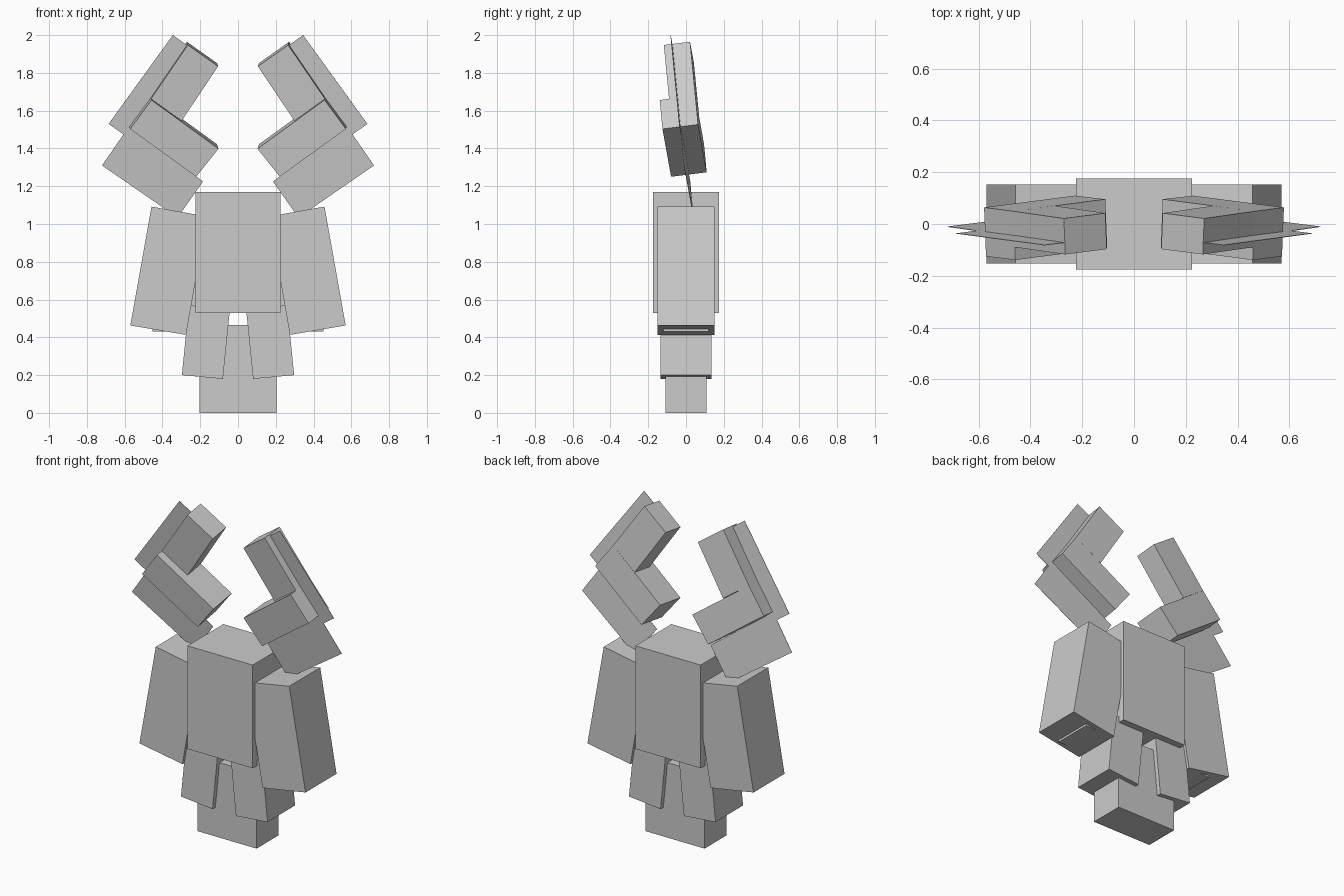
import bpy, bmesh
from mathutils import Vector

if "Cube" in bpy.data.objects:
    bpy.data.objects.remove(bpy.data.objects["Cube"])


def prism(name, base, offset, mirror=False):
    """Solid from a base polygon swept along an offset vector."""
    bm = bmesh.new()
    a = [bm.verts.new(p) for p in base]
    b = [bm.verts.new(Vector(p) + offset) for p in base]
    bm.faces.new(a)
    bm.faces.new(b[::-1])
    n = len(a)
    for i in range(n):
        bm.faces.new((a[i], b[i], b[(i + 1) % n], a[(i + 1) % n]))
    bmesh.ops.recalc_face_normals(bm, faces=bm.faces)
    me = bpy.data.meshes.new(name)
    bm.to_mesh(me)
    bm.free()
    ob = bpy.data.objects.new(name, me)
    bpy.context.collection.objects.link(ob)
    if mirror:
        ob.modifiers.new("Mirror", 'MIRROR').use_axis[0] = True
    return ob


def upright(name, pts, y0, y1, mirror=False):
    """Front-view outline (x, z) extruded straight back from y0 to y1."""
    return prism(name, [(x, y0, z) for x, z in pts], Vector((0, y1 - y0, 0)), mirror)


def rect(x0, x1, z0, z1):
    return [(x0, z0), (x1, z0), (x1, z1), (x0, z1)]


# Horns lie on a plane leaning forward; outlines are swept along its normal
NORMAL = Vector((0.04, 1, 0.125)).normalized()


def leaning(name, pts, d0, d1):
    base = [Vector((x, 0.182 - 0.04 * x - 0.125 * z, z)) + NORMAL * d0 for x, z in pts]
    return prism(name, base, NORMAL * (d1 - d0), True)


# Body
upright("base_block", rect(-0.203, 0.203, 0, 0.465), -0.108, 0.108)
upright("torso", rect(-0.224, 0.224, 0.53, 1.17), -0.176, 0.176)

# Splayed legs and arms, with the inner arm just showing underneath
upright("leg", [(0.08, 0.18), (0.297, 0.2), (0.26, 0.57), (0.043, 0.55)], -0.135, 0.135, True)
upright("arm", [(0.275, 0.413), (0.57, 0.463), (0.458, 1.092), (0.165, 1.04)], -0.152, 0.152, True)
upright("inner_arm", rect(0.21, 0.453, 0.43, 0.9), -0.12, 0.12, True)

# Horns: thick lower block and slimmer upper block, flush at the back
leaning("horn_lower", [(0.575, 1.515), (0.225, 1.262), (0.107, 1.41), (0.462, 1.668)], -0.095, 0.095)
leaning("horn_upper", [(0.267, 1.953), (0.107, 1.84), (0.3, 1.552), (0.462, 1.668)], -0.045, 0.095)

# Thin panels behind the outer edges of the horns
leaning("panel_lower", [(0.72, 1.31), (0.32, 1.034), (0.185, 1.225), (0.578, 1.515)], -0.001, 0.001)
leaning("panel_upper", [(0.345, 2.0), (0.685, 1.53), (0.565, 1.445), (0.225, 1.915)], -0.001, 0.001)
